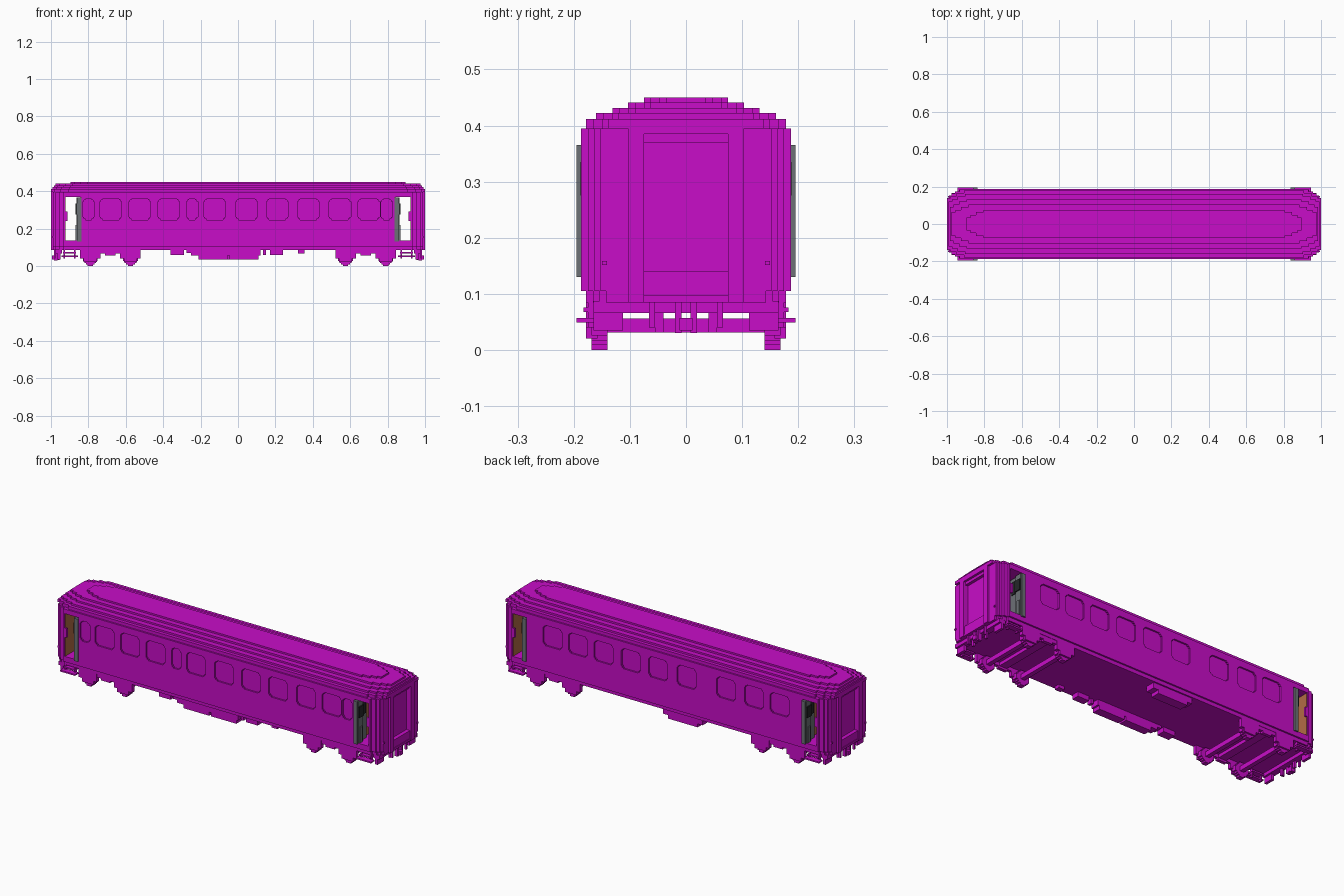
import bpy, bmesh
from mathutils import Vector

if "Cube" in bpy.data.objects:
    bpy.data.objects.remove(bpy.data.objects["Cube"], do_unlink=True)


def material(name, rgb):
    m = bpy.data.materials.new(name)
    m.use_nodes = True
    m.diffuse_color = (*rgb, 1)
    bsdf = m.node_tree.nodes["Principled BSDF"]
    bsdf.inputs["Base Color"].default_value = (*rgb, 1)
    bsdf.inputs["Roughness"].default_value = 0.8
    return m


MAGENTA = material("magenta paint", (0.58, 0.004, 0.58))
GREY = material("door grey", (0.15, 0.165, 0.18))
DARK = material("dark glass", (0.018, 0.02, 0.022))
ORANGE = material("orange lining", (0.45, 0.15, 0.06))


def build(name, solids, mat=MAGENTA):
    """One object from several solids; each is (outline, axis, low, high)."""
    bm = bmesh.new()
    for outline, axis, lo, hi in solids:
        place = {"x": lambda a, b, c: (c, a, b),
                 "y": lambda a, b, c: (a, c, b),
                 "z": lambda a, b, c: (a, b, c)}[axis]
        face = bm.faces.new([bm.verts.new(place(a, b, lo)) for a, b in outline])
        ext = bmesh.ops.extrude_face_region(bm, geom=[face])["geom"]
        move = Vector(place(0, 0, hi - lo))
        bmesh.ops.translate(bm, vec=move, verts=[v for v in ext if isinstance(v, bmesh.types.BMVert)])
    bmesh.ops.recalc_face_normals(bm, faces=bm.faces)
    me = bpy.data.meshes.new(name)
    bm.to_mesh(me)
    bm.free()
    me.materials.append(mat)
    ob = bpy.data.objects.new(name, me)
    bpy.context.collection.objects.link(ob)
    return ob


def box(x0, x1, y0, y1, z0, z1):
    return ([(x0, y0), (x1, y0), (x1, y1), (x0, y1)], "z", z0, z1)


def around(quarter, cx=0, cy=0):
    """Mirror a quarter outline into a closed one."""
    q, r = quarter, quarter[::-1]
    pts = q + [(-a, b) for a, b in r] + [(-a, -b) for a, b in q] + [(a, -b) for a, b in r]
    return [(cx + a, cy + b) for a, b in pts]


def stairs(length, width, steps):
    """Quarter outline with a stepped corner; steps are (inset x, inset y)."""
    pts = []
    for (ax, ay), (bx, by) in zip(steps, steps[1:]):
        pts += [(length - ax, width - ay), (length - bx, width - ay)]
    return pts + [(length - steps[-1][0], width - steps[-1][1])]


def mirrored(solids, x=True, y=True):
    out = []
    for sx in ((1, -1) if x else (1,)):
        for sy in ((1, -1) if y else (1,)):
            for outline, axis, lo, hi in solids:
                if axis == "z":
                    out.append(([(a * sx, b * sy) for a, b in outline], axis, lo, hi))
                else:
                    l, h = sorted((lo * sy, hi * sy))
                    out.append(([(a * sx, b) for a, b in outline], axis, l, h))
    return out


END = [(0, 0.035), (0.012, 0.024), (0.03, 0.012), (0.055, 0)]

# Body: sill, vestibule floor, cornice and stepped roof
sill = around(stairs(0.988, 0.178, END))
belt = around(stairs(0.988, 0.187, END))
build("sill", [(sill, "z", 0.085, 0.105)])
build("floor", [(belt, "z", 0.105, 0.135)])
build("cornice", [(belt, "z", 0.37, 0.395)])
roof = [(1.0, 0.178, 0.395, 0.412), (0.993, 0.160, 0.412, 0.422), (0.985, 0.131, 0.422, 0.431),
        (0.975, 0.103, 0.431, 0.441), (0.895, 0.075, 0.441, 0.45)]
for i, (l, w, z0, z1) in enumerate(roof):
    step = [(0, 0.04), (0.02, 0.028), (0.05, 0.012), (0.09, 0)]
    build(f"roof_layer_{i + 1}", [(around(stairs(l, w, step)), "z", z0, z1)])

# Saloon walls with sunken windows
saloon = build("saloon_walls", [box(-0.838, 0.838, -0.187, 0.187, 0.135, 0.37)])
front = [(-0.68, 0.058), (-0.525, 0.058), (-0.37, 0.058), (-0.125, 0.058), (0.047, 0.058),
         (0.21, 0.058), (0.375, 0.058), (0.545, 0.058), (0.70, 0.058),
         (-0.80, 0.03), (-0.245, 0.03), (0.795, 0.03)]
back = [(x, 0.058) for x in (0.68, 0.525, 0.37, 0.205, 0.04, -0.135, -0.375, -0.545, -0.70)]


def window(x, half):
    corner = stairs(half, 0.056, [(0, 0.014), (0.006, 0.006), (0.014, 0)])
    return around(corner, x, 0.303)


cutter = build("window_cutter", [(window(x, h), "y", -0.25, -0.178) for x, h in front]
               + [(window(x, h), "y", 0.178, 0.25) for x, h in back])
cutter.hide_render = True
cut = saloon.modifiers.new("windows", "BOOLEAN")
cut.object, cut.operation, cut.solver = cutter, "DIFFERENCE", "EXACT"
bpy.context.view_layer.objects.active = saloon
bpy.ops.object.modifier_apply(modifier=cut.name)
bpy.data.objects.remove(cutter, do_unlink=True)

# End walls, with stepped corners and a sunken gangway door
inner = 0.925
corner = [(inner, 0.075), (0.988, 0.075)] + stairs(0.988, 0.187, END) + [(inner, 0.187)]
build("end_walls", mirrored([(corner, "z", 0.135, 0.37)])
      + mirrored([box(inner, 0.972, -0.075, 0.075, 0.135, 0.37)], y=False))
build("gangway_frames", mirrored([box(0.972, 1.0, 0.075, 0.103, 0.085, 0.40)])
      + mirrored([box(0.972, 1.0, -0.075, 0.075, 0.385, 0.40),
                  box(0.972, 0.996, -0.075, 0.075, 0.085, 0.097),
                  box(0.972, 0.993, -0.075, 0.075, 0.097, 0.14)], y=False))
build("end_lamps", mirrored([box(0.985, 0.994, 0.141, 0.150, 0.151, 0.159)]))

# Vestibule lining on the facing walls
build("vestibule_lining", mirrored([box(0.838, 0.841, -0.18, 0.18, 0.135, 0.37),
                                    box(0.922, 0.925, -0.18, 0.18, 0.135, 0.37)], y=False), ORANGE)
build("grab_handles", mirrored([box(0.912, 0.924, 0.176, 0.187, 0.24, 0.29)]))

# Open door leaves, folded inwards
build("door_leaves", mirrored([box(0.843, 0.856, 0.105, 0.155, 0.135, 0.365),
                               box(0.848, 0.864, 0.150, 0.186, 0.135, 0.365),
                               box(0.838, 0.860, 0.180, 0.195, 0.13, 0.365),
                               box(0.852, 0.869, 0.160, 0.182, 0.135, 0.22)]), GREY)
build("door_windows", mirrored([box(0.843, 0.860, 0.115, 0.152, 0.275, 0.345),
                                box(0.850, 0.870, 0.150, 0.188, 0.275, 0.335)]), DARK)

# Bogies: wheels, axles, side frames and axle boxes
wheel = stairs(0.04, 0.04, [(0, 0.026), (0.009, 0.016), (0.016, 0.009), (0.026, 0)])
wheels, axles, frames = [], [], []
for x in (0.575, 0.79):
    wheels.append((around(wheel, x, 0.04), "y", 0.14, 0.168))
    axles.append(box(x - 0.012, x + 0.012, -0.15, 0.15, 0.031, 0.056))
    frames += [box(x - 0.055, x + 0.055, 0.158, 0.178, 0.04, 0.085),
               box(x - 0.035, x + 0.035, 0.158, 0.178, 0.02, 0.04)]
frames += [box(0.525, 0.84, 0.158, 0.176, 0.066, 0.087), box(0.655, 0.71, 0.158, 0.176, 0.056, 0.07)]
build("wheels", mirrored(wheels))
build("axles", mirrored(axles, y=False))
build("bogie_frames", mirrored(frames))
build("bogie_bolsters", mirrored([box(0.66, 0.705, -0.16, 0.16, 0.067, 0.087)], y=False))

# Underfloor equipment
build("front_equipment", [box(-0.36, -0.29, -0.172, -0.125, 0.06, 0.087),
                          box(-0.275, 0.12, -0.172, -0.125, 0.07, 0.087),
                          box(-0.25, 0.12, -0.172, -0.125, 0.055, 0.07),
                          box(-0.21, -0.055, -0.172, -0.125, 0.035, 0.055),
                          box(-0.045, 0.11, -0.172, -0.125, 0.035, 0.055),
                          box(0.135, 0.15, -0.165, -0.14, 0.06, 0.087),
                          box(0.17, 0.24, -0.172, -0.13, 0.06, 0.087),
                          box(0.32, 0.355, -0.165, -0.135, 0.068, 0.087)])
build("back_equipment", [box(-0.22, 0.02, 0.118, 0.17, 0.055, 0.087),
                         box(-0.19, -0.01, 0.118, 0.17, 0.036, 0.055)])

# Boarding steps with hangers
build("boarding_steps", mirrored([box(0.855, 0.945, 0.165, 0.195, 0.049, 0.057),
                                  box(0.865, 0.935, 0.150, 0.183, 0.068, 0.076),
                                  box(0.868, 0.876, 0.160, 0.175, 0.04, 0.087),
                                  box(0.925, 0.933, 0.160, 0.175, 0.04, 0.087)]))

# Buffer beam, coupling hook and hanging hoses
build("end_gear", mirrored([box(0.955, 0.965, 0.04, 0.055, 0.031, 0.087),
                            box(0.975, 0.985, 0.055, 0.066, 0.04, 0.087),
                            box(0.965, 0.985, 0.008, 0.02, 0.03, 0.087),
                            box(0.95, 0.965, 0.112, 0.165, 0.035, 0.087)])
      + mirrored([box(0.94, 0.975, -0.165, 0.165, 0.066, 0.087),
                  box(0.965, 0.995, -0.012, 0.012, 0.035, 0.057)], y=False))
